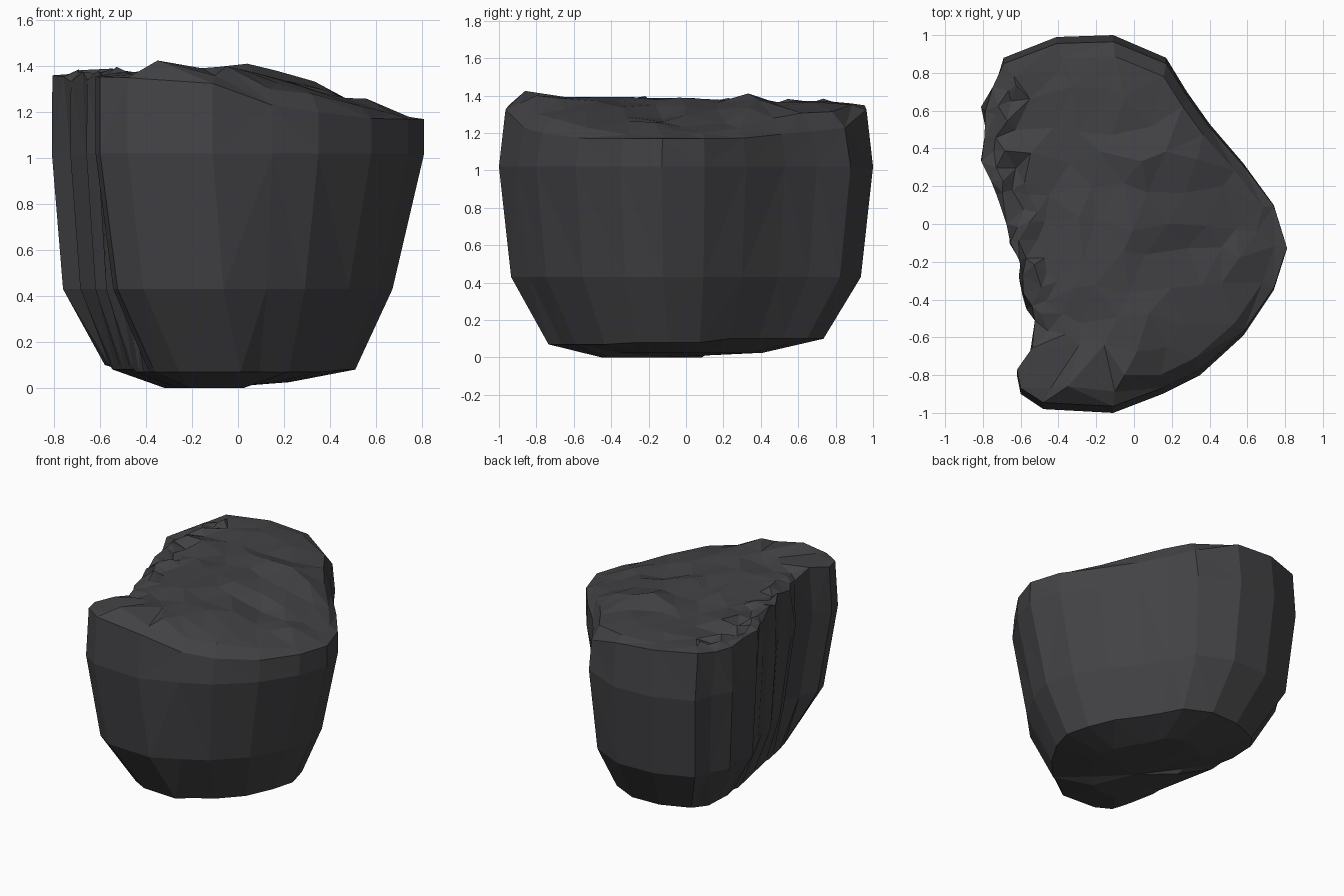
import bpy, bmesh, random
from mathutils import Vector
from mathutils.geometry import delaunay_2d_cdt, intersect_point_line

if "Cube" in bpy.data.objects:
    bpy.data.objects.remove(bpy.data.objects["Cube"])

random.seed(7)

# Kidney-shaped plan outline, counter-clockwise; the left side is craggy
OUTLINE = [(.81, -.13), (.74, .10), (.58, .32), (.40, .53), (.28, .70), (.17, .88),
           (-.11, 1), (-.41, .99), (-.69, .88), (-.76, .75), (-.81, .62), (-.81, .48),
           (-.81, .34), (-.76, .24), (-.73, .16), (-.69, 0), (-.66, -.10), (-.63, -.2),
           (-.61, -.28), (-.62, -.38), (-.57, -.45), (-.53, -.53), (-.55, -.68),
           (-.62, -.8), (-.60, -.9), (-.48, -.98), (-.11, -1), (.15, -.9), (.35, -.8),
           (.58, -.59), (.74, -.35)]
N = len(OUTLINE)


def interp(pairs, x):
    if x <= pairs[0][0]:
        return pairs[0][1]
    for (x0, z0), (x1, z1) in zip(pairs, pairs[1:]):
        if x <= x1:
            return z0 + (z1 - z0) * (x - x0) / (x1 - x0)
    return pairs[-1][1]


def rim_height(x):
    return interp([(-.8, 1.36), (-.15, 1.34), (.15, 1.23), (.35, 1.20), (.6, 1.17)], x)


def top_height(x, y):
    z = interp([(-.8, 1.365), (-.05, 1.38), (.3, 1.32), (.55, 1.245), (.8, 1.18)], x)
    return z + (.03 if y > .3 and x > 0 else 0)


def craggy(x, y):
    return x < -.5 and -.75 < y < .8


def ring(left, right, sy, z, shift=0.0):
    pts = []
    for x, y in OUTLINE:
        px = x * (left if x < 0 else right)
        if x < 0 and y < -.3:
            px += shift
        pts.append(Vector((px, y * sy, z)))
    return pts


# Wall rings from the underside up to the broken rim
base = ring(.40, .30, .43, 0)
low = ring(.72, .63, .735, .08, .09)
mid = ring(.94, .83, .935, .43, .04)
high = ring(1, 1, 1, 1.02)
rim = ring(1, 1, .965, 0)
for i, p in enumerate(rim):
    p.z = rim_height(p.x)
    if craggy(p.x, p.y):
        p.x += random.uniform(0, .035)
        p.z += random.uniform(-.03, .03)
        groove = .03 if i % 2 else 0
        high[i].x += groove
        mid[i].x += groove
# The underside loses the hollow on the left and becomes convex
for (x, y), p, b in zip(OUTLINE, low, base):
    if x < -.5 and -.95 < y < .8:
        p.x = interp([(-.70, -.35), (-.55, -.40), (0, -.51), (.35, -.58), (.5, -.57)], p.y)
        b.x = p.x * .55
    p.z += .02 * (p.y > .2) - .01 * (p.y < -.3)
    b.y -= .02
    b.x -= .02
    b.z = .025 if b.x > .05 or b.y > .1 else 0

bm = bmesh.new()
rings = [[bm.verts.new(p) for p in r] for r in (base, low, mid, high, rim)]
for a, b in zip(rings, rings[1:]):
    for i in range(N):
        j = (i + 1) % N
        bm.faces.new((a[i], a[j], b[j], b[i]))
foot = bm.verts.new((-.1, -.12, 0))
for i in range(N):
    bm.faces.new((foot, rings[0][(i + 1) % N], rings[0][i]))

# Broken top: scattered points, denser along the crumbling left edge
rim2 = [p.xy for p in rim]


def inside(p):
    hit = False
    for a, b in zip(rim2, rim2[1:] + rim2[:1]):
        if (a.y > p.y) != (b.y > p.y) and p.x < a.x + (b.x - a.x) * (p.y - a.y) / (b.y - a.y):
            hit = not hit
    return hit


def edge_distance(p):
    best = 9
    for a, b in zip(rim2, rim2[1:] + rim2[:1]):
        q, t = intersect_point_line(p, a, b)
        q = a.lerp(b, min(1, max(0, t)))
        best = min(best, (q.xy - p).length)
    return best


points, heights = list(rim2), [p.z for p in rim]


def scatter(step, jitter, margin, rubble):
    n = int(1 / step) + 1
    for i in range(-n, n + 1):
        for j in range(-n, n + 1):
            p = Vector((i * step + (j % 2) * step / 2, j * step))
            p += Vector((random.uniform(-1, 1), random.uniform(-1, 1))) * jitter
            if not inside(p) or edge_distance(p) < margin:
                continue
            near_left = not inside(p - Vector((.19, 0))) and -.6 < p.y < .75 and p.x < -.3
            if near_left != rubble:
                continue
            z = top_height(p.x, p.y) + random.uniform(-.02, .02)
            if rubble:
                z += random.uniform(-.025, .012)
            # shallow chipped hollows
            for c in ((.32, -.2), (.02, .5)):
                if (p - Vector(c)).length < .09:
                    z -= .045
            points.append(p)
            heights.append(min(z, 1.42))


# Worn shoulder just inside the rim, then the scattered surface
for p in rim:
    if not craggy(p.x, p.y):
        q = p.xy * .92
        points.append(q)
        heights.append(p.z + .65 * (top_height(q.x, q.y) - p.z) + random.uniform(-.01, .01))
scatter(.17, .05, .12, False)
scatter(.08, .025, .03, True)
for x, y, z in ((-.35, -.86, 1.425), (-.05, -.8, 1.40)):
    points.append(Vector((x, y)))
    heights.append(z)

verts, _, faces, orig, _, _ = delaunay_2d_cdt(
    points, [(i, (i + 1) % N) for i in range(N)], [], 1, 1e-5)
top = []
for v, o in zip(verts, orig):
    k = o[0] if o else None
    if k is not None and k < N:
        top.append(rings[-1][k])
    else:
        z = heights[k] if k is not None else top_height(v.x, v.y)
        top.append(bm.verts.new((v.x, v.y, z)))
for f in faces:
    bm.faces.new([top[i] for i in f])

bmesh.ops.triangulate(bm, faces=[f for f in bm.faces if len(f.verts) > 3])
bmesh.ops.recalc_face_normals(bm, faces=bm.faces)
mesh = bpy.data.meshes.new("boulder")
bm.to_mesh(mesh)
bm.free()

# One dark stone colour
stone = bpy.data.materials.new("dark stone")
stone.diffuse_color = (.055, .055, .06, 1)
stone.use_nodes = True
stone.node_tree.nodes["Principled BSDF"].inputs["Base Color"].default_value = stone.diffuse_color
mesh.materials.append(stone)
boulder = bpy.data.objects.new("boulder", mesh)
bpy.context.collection.objects.link(boulder)
